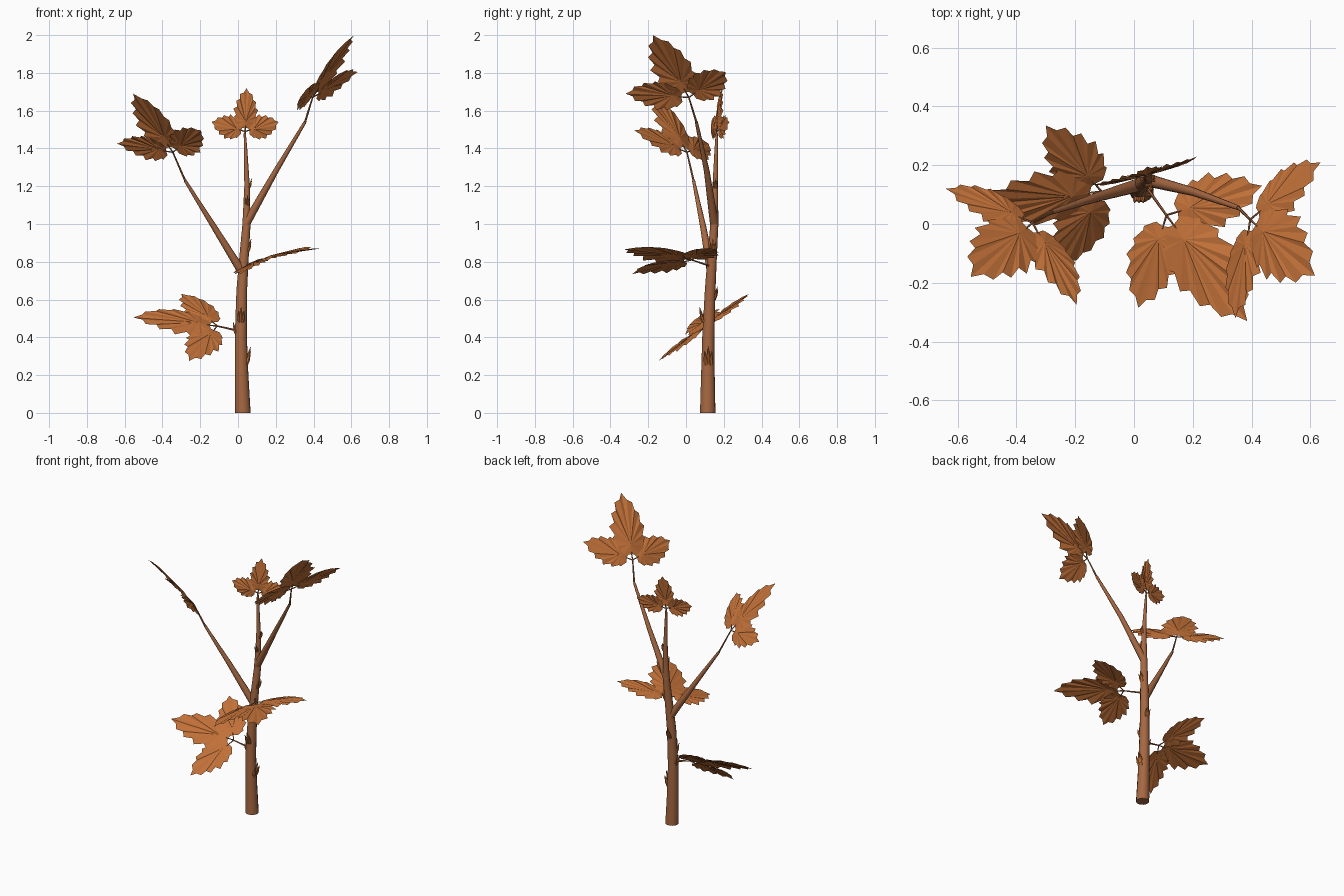
import bpy, bmesh, math
from mathutils import Vector as V

cube = bpy.data.objects.get("Cube")
if cube:
    bpy.data.objects.remove(cube)


def material(name, color):
    m = bpy.data.materials.new(name)
    m.use_nodes = True
    m.diffuse_color = color
    m.node_tree.nodes["Principled BSDF"].inputs["Base Color"].default_value = color
    return m


BARK = material("bark brown", (0.38, 0.138, 0.054, 1))
LEAF = material("leaf orange", (0.54, 0.165, 0.04, 1))


def finish(bm, name, mat, smooth=False):
    mesh = bpy.data.meshes.new(name)
    bm.to_mesh(mesh)
    bm.free()
    mesh.materials.append(mat)
    ob = bpy.data.objects.new(name, mesh)
    bpy.context.collection.objects.link(ob)
    if smooth:
        bpy.ops.object.select_all(action='DESELECT')
        ob.select_set(True)
        bpy.context.view_layer.objects.active = ob
        bpy.ops.object.shade_smooth_by_angle(angle=math.radians(50))
    return ob


def tube(name, points, radii, sides=12, mat=BARK):
    """Tapered tube along a path, capped at both ends."""
    bm = bmesh.new()
    pts = [V(p) for p in points]
    rings = []
    for i, (p, r) in enumerate(zip(pts, radii)):
        d = (pts[min(i + 1, len(pts) - 1)] - pts[max(i - 1, 0)]).normalized()
        if i == 0 and abs(p.z) < 0.001:
            d = V((0, 0, 1))
        u = d.cross(V((0.3, 1, 0.1))).normalized()
        w = d.cross(u)
        angles = [math.tau * k / sides for k in range(sides)]
        rings.append([bm.verts.new(p + r * (math.cos(a) * u + math.sin(a) * w)) for a in angles])
    for a, b in zip(rings, rings[1:]):
        for k in range(sides):
            j = (k + 1) % sides
            bm.faces.new((a[k], a[j], b[j], b[k]))
    bm.faces.new(rings[0][::-1])
    bm.faces.new(rings[-1])
    return finish(bm, name, mat, True)


# Tooth tips down one edge of a leaflet: (along, half width)
TEETH = [(-0.02, 0.16), (0.08, 0.37), (0.26, 0.5), (0.46, 0.54), (0.66, 0.43), (0.84, 0.27)]


def leaflet(name, base, tip, width, side):
    """Coarsely serrated blade with faint radiating veins and a gentle arch."""
    d = tip - base
    length = d.length
    d.normalize()
    s = (side - d * side.dot(d)).normalized()
    n = s.cross(d)
    if n.z < 0:
        n = -n
    half = []
    for i, (t, w) in enumerate(TEETH):
        t2, w2 = TEETH[i + 1] if i + 1 < len(TEETH) else (1.0, 0.0)
        half.append((t, w, 0.0))
        half.append((t * 0.75 + t2 * 0.25, (w * 0.5 + w2 * 0.5) * 0.82, 0.001))
    outline = [(0, 0, 0)] + half + [(1, 0, 0)] + [(t, -w, h) for t, w, h in reversed(half)]
    bm = bmesh.new()

    def place(t, w, h):
        arch = 0.06 * length * math.sin(math.pi * t) - 0.1 * width * (2 * w) ** 2
        return bm.verts.new(base + d * t * length + s * w * width + n * (arch + h))

    hub = place(0.15, 0, 0)
    rim = [place(*p) for p in outline]
    for a, b in zip(rim, rim[1:] + rim[:1]):
        bm.faces.new((hub, a, b))
    bmesh.ops.recalc_face_normals(bm, faces=bm.faces)
    finish(bm, name, LEAF)


def cluster(name, center, tips, widths, stalk):
    """Three leaflets meeting at the end of a stalk."""
    c = V(center)
    a, b, e = [V(t) for t in tips]
    sides = (b - c, a - e, b - c)
    for label, tip, w, side, gap in zip(("first", "middle", "last"), (a, b, e), widths, sides,
                                        (0.12, 0.09, 0.12)):
        base = c.lerp(tip, gap)
        leaflet(f"{name}_{label}_leaflet", base, tip, w, side)
        tube(f"{name}_{label}_stem", [c, base.lerp(tip, 0.05)], [0.004, 0.003], 5)
    tube(f"{name}_stalk", stalk + [center], [0.006] * len(stalk) + [0.004], 6)


# Trunk and the two side branches
tube("trunk",
     [(0.026, 0.115, 0), (0.019, 0.116, 0.2), (0.015, 0.118, 0.4), (0.02, 0.128, 0.65),
      (0.03, 0.137, 0.8), (0.045, 0.15, 1.0), (0.048, 0.155, 1.2), (0.04, 0.16, 1.4),
      (0.036, 0.163, 1.48)],
     [0.042, 0.037, 0.033, 0.029, 0.026, 0.022, 0.015, 0.009, 0.006])
tube("right_branch",
     [(0.025, 0.135, 0.74), (-0.13, 0.09, 0.99), (-0.28, 0.04, 1.23)], [0.024, 0.016, 0.008], 10)
tube("left_branch",
     [(0.042, 0.15, 1.0), (0.2, 0.11, 1.28), (0.355, 0.055, 1.54)], [0.023, 0.015, 0.008], 10)

# Leaf clusters
cluster("upper_right", (-0.345, 0.005, 1.38),
        [(-0.64, 0.12, 1.425), (-0.555, -0.18, 1.69), (-0.195, -0.275, 1.495)],
        (0.16, 0.22, 0.17), [(-0.28, 0.04, 1.23)])
cluster("upper_left", (0.395, 0.015, 1.67),
        [(0.635, 0.21, 1.805), (0.615, -0.175, 2.0), (0.345, -0.32, 1.69)],
        (0.18, 0.23, 0.18), [(0.355, 0.055, 1.54)])
cluster("middle_left", (0.11, 0.03, 0.81),
        [(0.435, 0.13, 0.87), (0.385, -0.33, 0.865), (0.015, -0.285, 0.735)],
        (0.18, 0.23, 0.18), [(0.035, 0.135, 0.775)])
cluster("lower_right", (-0.11, 0.11, 0.46),
        [(-0.3, 0.335, 0.63), (-0.555, 0.065, 0.505), (-0.26, -0.145, 0.275)],
        (0.18, 0.21, 0.18), [(0.0, 0.12, 0.435)])
cluster("crown", (0.038, 0.163, 1.49),
        [(0.215, 0.23, 1.54), (0.045, 0.195, 1.72), (-0.14, 0.135, 1.54)],
        (0.125, 0.125, 0.125), [(0.036, 0.163, 1.47)])

# Buds: position at the bark, outward direction in degrees, size
BUDS = [(0.042, 0.118, 0.25, 0, 1.0), (0.017, 0.092, 0.48, -90, 0.8), (0.02, 0.15, 0.6, 80, 0.7),
        (0.052, 0.142, 0.85, 0, 0.7), (0.06, 0.155, 1.19, 0, 0.5), (0.05, 0.136, 1.1, -90, 0.5),
        (-0.008, 0.12, 0.41, 180, 0.7)]
for i, (x, y, z, deg, k) in enumerate(BUDS):
    angle = math.radians(deg)
    out = V((math.cos(angle), math.sin(angle), 0))
    across = V((-out.y, out.x, 0))
    p, up = V((x, y, z)), V((0, 0, 1))
    # Each bud is a tall scale flanked by two short ones
    for part, lean, height in (("right", -1, 0.075), ("center", 0, 0.1), ("left", 1, 0.075)):
        root = p + k * 0.013 * lean * across
        tip = p + k * (0.019 * lean * across + 0.025 * out + height * up)
        tube(f"bud_{i + 1}_{part}_scale", [root, root.lerp(tip, 0.45), tip],
             [0.009 * k, 0.011 * k, 0.001], 6, LEAF)
